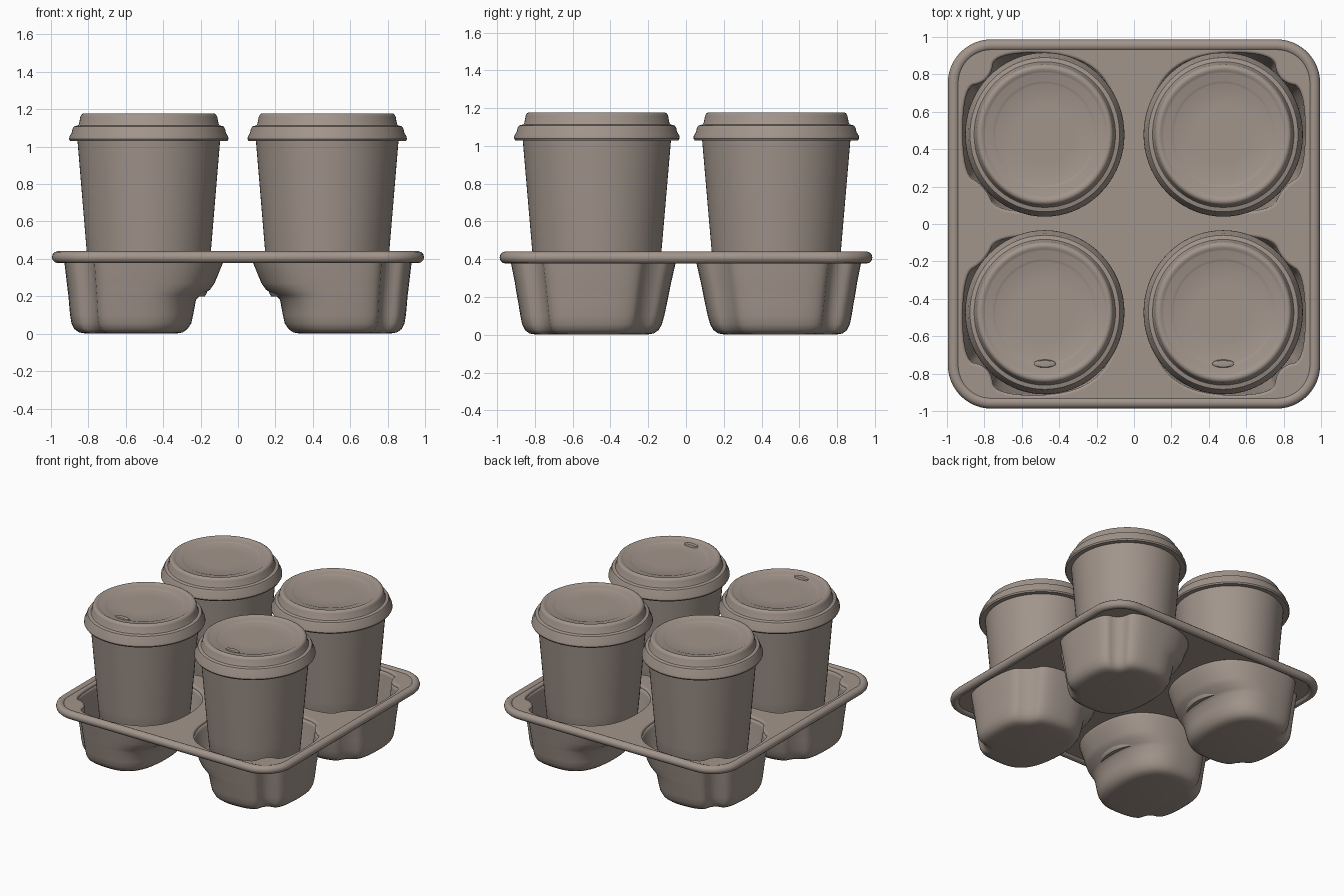
import bpy, bmesh, math

if "Cube" in bpy.data.objects:
    bpy.data.objects.remove(bpy.data.objects["Cube"])

card = bpy.data.materials.new("warm grey cardboard")
card.diffuse_color = (0.36, 0.30, 0.26, 1)
card.use_nodes = True
card.node_tree.nodes["Principled BSDF"].inputs["Base Color"].default_value = card.diffuse_color


def finish(name, mesh, angle=40):
    mesh.materials.clear()
    mesh.materials.append(card)
    mesh.shade_smooth()
    mesh.set_sharp_from_angle(angle=math.radians(angle))
    ob = bpy.data.objects.new(name, mesh)
    bpy.context.collection.objects.link(ob)
    return ob


def loft(name, rings, cap_start, cap_end, angle=40):
    """Skin a stack of equal-length closed rings."""
    bm = bmesh.new()
    vs = [[bm.verts.new(p) for p in r] for r in rings]
    n = len(rings[0])
    for a, b in zip(vs, vs[1:]):
        for i in range(n):
            j = (i + 1) % n
            bm.faces.new((a[i], a[j], b[j], b[i]))
    if cap_start:
        bm.faces.new(vs[0])
    if cap_end:
        bm.faces.new(vs[-1])
    bmesh.ops.recalc_face_normals(bm, faces=bm.faces)
    me = bpy.data.meshes.new(name)
    bm.to_mesh(me)
    bm.free()
    return finish(name, me, angle)


def lathe(name, profile, cx, cy, rx=1.0, ry=1.03, n=72):
    rings = [[(cx + r * rx * math.cos(2 * math.pi * i / n),
               cy + r * ry * math.sin(2 * math.pi * i / n), z) for i in range(n)]
             for r, z in profile]
    return loft(name, rings, True, True, 35)


def curve_mesh(name, loops, z, depth, extrude=0.0, flat=True):
    cu = bpy.data.curves.new(name, 'CURVE')
    cu.dimensions = '2D' if flat else '3D'
    cu.fill_mode = 'BOTH' if flat else 'FULL'
    cu.bevel_depth, cu.bevel_resolution, cu.extrude = depth, 4, extrude
    for loop in loops:
        sp = cu.splines.new('POLY')
        sp.points.add(len(loop) - 1)
        for p, (x, y) in zip(sp.points, loop):
            p.co = (x, y, 0, 1)
        sp.use_cyclic_u = True
    tmp = bpy.data.objects.new(name + "_path", cu)
    bpy.context.collection.objects.link(tmp)
    dg = bpy.context.evaluated_depsgraph_get()
    me = bpy.data.meshes.new_from_object(tmp.evaluated_get(dg))
    bpy.data.objects.remove(tmp)
    ob = finish(name, me)
    ob.location.z = z
    return ob


def rounded_rect(hx, hy, r, n=12):
    pts = []
    for k, (sx, sy) in enumerate([(1, 1), (-1, 1), (-1, -1), (1, -1)]):
        for i in range(n + 1):
            a = math.pi / 2 * (k + i / n)
            pts.append((sx * (hx - r) + r * math.cos(a), sy * (hy - r) + r * math.sin(a)))
    return pts


def chaikin(pts):
    out = []
    for (ax, ay), (bx, by) in zip(pts, pts[1:] + pts[:1]):
        out += [(.75 * ax + .25 * bx, .75 * ay + .25 * by),
                (.25 * ax + .75 * bx, .25 * ay + .75 * by)]
    return out


# Pocket plan: grooves at the outer corners, chamfers at the inner ones
PLAN = [(1, -.52), (1, .58), (.64, .64), (.58, 1), (-.5, 1), (-1, .5),
        (-1, -.5), (-.5, -1), (.55, -1), (.7, -.68)]
for _ in range(3):
    PLAN = chaikin(PLAN)


def pocket_loop(xo, xi, yo, yi, sx, sy):
    cx, cy = .52, .49
    return [(sx * (cx + u * ((xo - cx) if u > 0 else (cx - xi))),
             sy * (cy + v * ((yo - cy) if v > 0 else (cy - yi)))) for u, v in PLAN]


# z, outer x, inner x, outer y, inner y
LEVELS = [(.41, .93, .07, .93, .05), (.38, .928, .08, .927, .055), (.27, .915, .125, .905, .08),
          (.235, .911, .15, .90, .087), (.205, .907, .20, .895, .093), (.18, .905, .225, .89, .098),
          (.10, .898, .24, .877, .115), (.055, .89, .25, .868, .128), (.025, .875, .27, .853, .145),
          (.007, .85, .295, .83, .17), (.0, .81, .335, .79, .21)]

CUP = [(.30, .2), (.312, .22), (.332, .44), (.382, 1.04)]
LID = [(.37, 1.035), (.42, 1.03), (.426, 1.04), (.424, 1.055), (.412, 1.075), (.408, 1.095),
       (.400, 1.108), (.378, 1.114), (.373, 1.122), (.366, 1.16), (.36, 1.172), (.35, 1.178),
       (.338, 1.178), (.328, 1.172), (.318, 1.168), (.28, 1.167), (.27, 1.163), (.262, 1.160),
       (.15, 1.160)]

SIDES = [(sx, sy) for sx in (-1, 1) for sy in (-1, 1)]
holes = []
for sx, sy in SIDES:
    tag = ("left" if sx < 0 else "right") + ("_front" if sy < 0 else "_back")
    # Moulded pocket
    holes.append(pocket_loop(*LEVELS[0][1:], sx, sy))
    rings = [[(x, y, z) for x, y in pocket_loop(*e, sx, sy)] for z, *e in LEVELS]
    pocket = loft("pocket_" + tag, rings, False, True, 60)
    m = pocket.modifiers.new("wall", 'SOLIDIFY')
    m.thickness, m.offset = .015, -1
    # Cup and lid
    cx, cy = sx * .477, sy * .475 + .003
    lathe("cup_" + tag, CUP, cx, cy)
    lathe("lid_" + tag, LID, cx, cy)
    # Sip tab on the front cups
    if sy < 0:
        lathe("sip_tab_" + tag, [(1, 1.16), (.95, 1.171), (.8, 1.175), (.4, 1.176)],
              cx, cy - .275, .06, .022, 32)

# Tray plate with four openings, and its rolled rim
curve_mesh("tray_plate", [rounded_rect(.965, .955, .2)] + holes, .412, .015, .003)
curve_mesh("tray_rim", [rounded_rect(.963, .955, .2)], .409, .032, flat=False)
